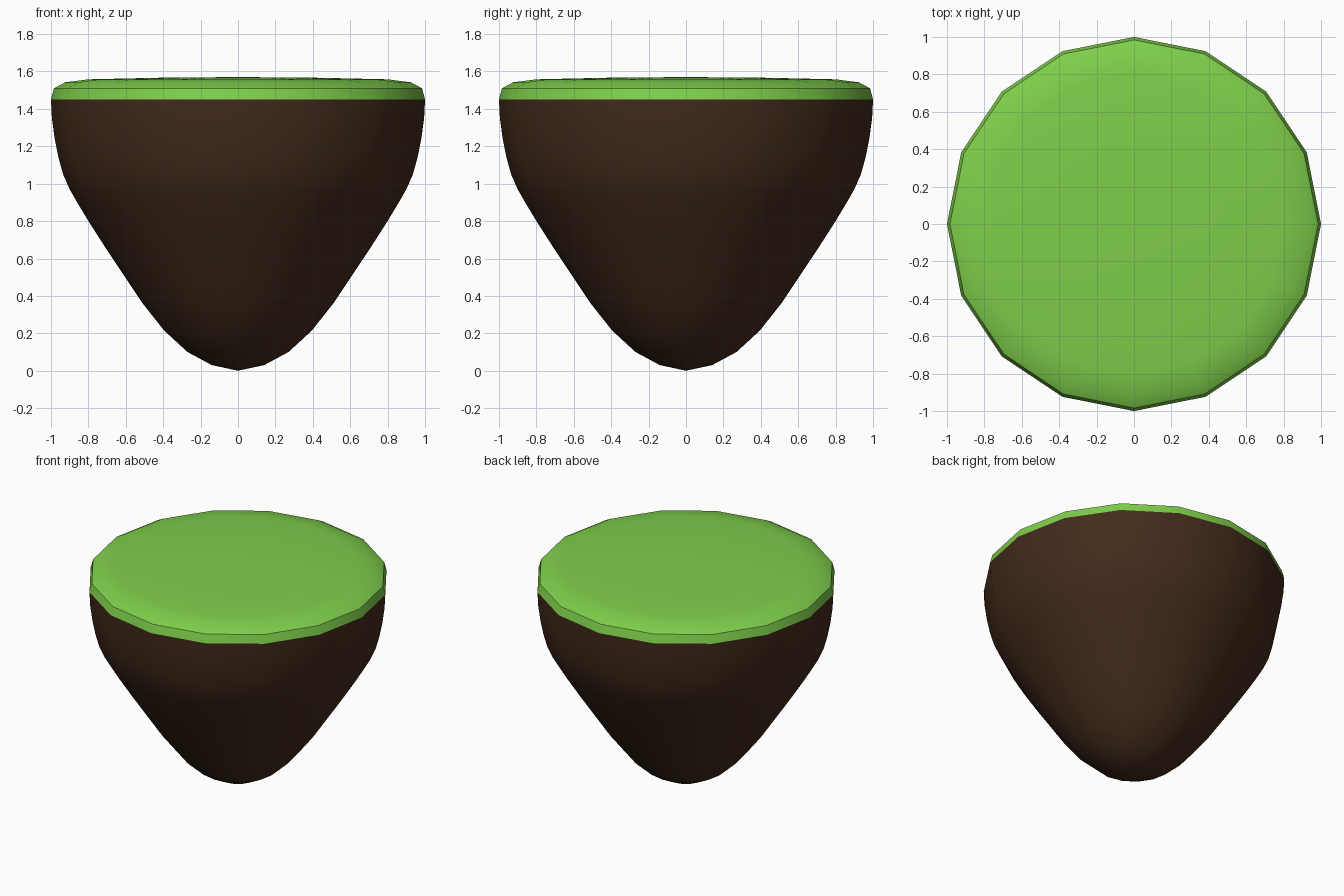
import bpy
import bmesh
from math import cos, sin, pi, radians

if "Cube" in bpy.data.objects:
    bpy.data.objects.remove(bpy.data.objects["Cube"])

SIDES = 16


def lathe(name, profile, color, smooth_angle):
    """Revolve (radius, z) points around z; zero radius becomes a pole."""
    bm = bmesh.new()
    rings = []
    for r, z in profile:
        n = SIDES if r > 0 else 1
        rings.append([bm.verts.new((r * cos(2 * pi * i / SIDES),
                                    r * sin(2 * pi * i / SIDES), z)) for i in range(n)])
    for a, b in zip(rings, rings[1:]):
        for i in range(SIDES):
            j = (i + 1) % SIDES
            if len(a) == 1:
                bm.faces.new((a[0], b[j], b[i]))
            elif len(b) == 1:
                bm.faces.new((a[i], a[j], b[0]))
            else:
                bm.faces.new((a[i], a[j], b[j], b[i]))
    mesh = bpy.data.meshes.new(name)
    bm.to_mesh(mesh)
    bm.free()
    obj = bpy.data.objects.new(name, mesh)
    bpy.context.collection.objects.link(obj)
    mat = bpy.data.materials.new(name + "_material")
    mat.diffuse_color = color
    mat.use_nodes = True
    mat.node_tree.nodes["Principled BSDF"].inputs["Base Color"].default_value = mat.diffuse_color
    mesh.materials.append(mat)
    bpy.ops.object.select_all(action='DESELECT')
    obj.select_set(True)
    bpy.context.view_layer.objects.active = obj
    bpy.ops.object.shade_smooth_by_angle(angle=radians(smooth_angle))
    return obj


# Tapering earth body, rounded at the tip
lathe("earth_body", [
    (0, 0), (0.14, 0.03), (0.27, 0.10), (0.395, 0.215), (0.51, 0.36),
    (0.61, 0.51), (0.71, 0.66), (0.80, 0.80), (0.86, 0.90), (0.90, 0.97),
    (0.935, 1.05), (0.96, 1.14), (0.98, 1.24), (0.995, 1.35), (1.0, 1.45),
], (0.055, 0.024, 0.011, 1), 30)

# Grass cap with a bevelled rim and slightly domed top
lathe("grass_top", [
    (1.0, 1.45), (0.984, 1.51), (0.925, 1.542), (0.80, 1.558),
    (0.40, 1.567), (0, 1.57),
], (0.21, 0.62, 0.07, 1), 30)
